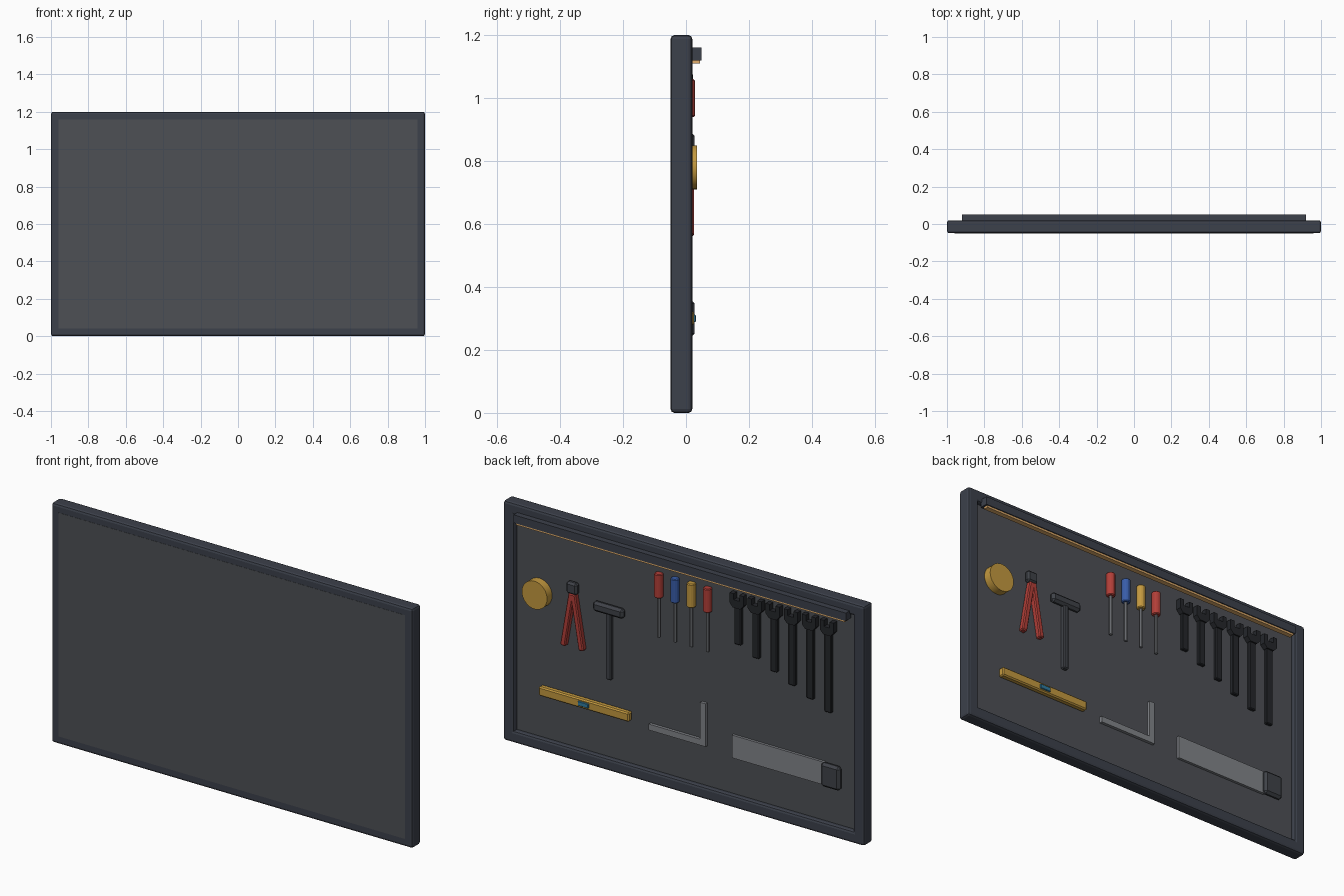
import bpy, math

if "Cube" in bpy.data.objects:
    bpy.data.objects.remove(bpy.data.objects["Cube"])

mats = {}
def mat(name, rgb):
    m = bpy.data.materials.new(name)
    m.diffuse_color = (*rgb, 1)
    m.use_nodes = True
    m.node_tree.nodes["Principled BSDF"].inputs["Base Color"].default_value = m.diffuse_color
    mats[name] = m

mat("frame", (0.045, 0.052, 0.07))
mat("panel", (0.075, 0.08, 0.09))
mat("steel", (0.22, 0.23, 0.25))
mat("dark", (0.05, 0.055, 0.065))
mat("black", (0.018, 0.02, 0.024))
mat("red", (0.45, 0.05, 0.04))
mat("blue", (0.04, 0.11, 0.4))
mat("yellow", (0.55, 0.32, 0.05))
mat("warm", (0.75, 0.42, 0.15))
mat("vial", (0.03, 0.2, 0.35))

BACK = -0.005  # rear face of the panel, where the tools hang

def finish(o, name, m, bevel, seg=1):
    o.name = name
    o.data.materials.append(mats[m])
    if bevel:
        b = o.modifiers.new("bevel", "BEVEL")
        b.width, b.segments = bevel, seg
    return o

def box(name, x, y, z, m, bevel=0.0, rot=0.0, seg=1):
    """Box from (min, max) ranges on each axis, turned about y."""
    c = [(a[0] + a[1]) / 2 for a in (x, y, z)]
    bpy.ops.mesh.primitive_cube_add(size=1, location=c)
    o = bpy.context.object
    o.scale = [a[1] - a[0] for a in (x, y, z)]
    bpy.ops.object.transform_apply(location=False, rotation=False, scale=True)
    o.rotation_euler.y = rot
    return finish(o, name, m, bevel, seg)

def cyl(name, loc, r, depth, m, sides, along_y=False, bevel=0.0):
    bpy.ops.mesh.primitive_cylinder_add(vertices=sides, radius=r, depth=depth, location=loc,
        rotation=(math.pi / 2 if along_y else 0, 0, 0 if along_y else math.pi / sides))
    o = bpy.context.object
    finish(o, name, m, bevel)
    if sides > 12:
        bpy.ops.object.shade_smooth_by_angle(angle=math.radians(30))
    return o

def plate(name, pts, y0, y1, m):
    """Outline in x-z pushed out from y0 to y1."""
    n = len(pts)
    verts = [(x, y, z) for y in (y0, y1) for x, z in pts]
    faces = [tuple(range(n)), tuple(range(2 * n - 1, n - 1, -1))]
    faces += [(i, i + n, (i + 1) % n + n, (i + 1) % n) for i in range(n)]
    me = bpy.data.meshes.new(name)
    me.from_pydata(verts, [], faces)
    o = bpy.data.objects.new(name, me)
    bpy.context.collection.objects.link(o)
    bpy.context.view_layer.objects.active = o
    o.select_set(True)
    bpy.ops.object.mode_set(mode='EDIT')
    bpy.ops.mesh.select_all(action='SELECT')
    bpy.ops.mesh.normals_make_consistent(inside=False)
    bpy.ops.object.mode_set(mode='OBJECT')
    return finish(o, name, m, 0)

# Board and frame
box("back_panel", (-0.96, 0.96), (-0.05, BACK), (0.04, 1.16), "panel")
for n, z in (("bottom", (0, 0.06)), ("top", (1.14, 1.2))):
    box("frame_" + n, (-1, 1), (-0.049, 0.02), z, "frame", 0.012, seg=2)
for n, s in (("left", -1), ("right", 1)):
    box("frame_" + n, sorted((s, s * 0.94)), (-0.049, 0.02), (0, 1.2), "frame", 0.012, seg=2)

# Light hood and warm strip
box("light_hood", (-0.92, 0.92), (0.01, 0.05), (1.12, 1.16), "frame")
box("light_strip", (-0.91, 0.91), (0.02, 0.045), (1.11, 1.121), "warm")

# Tape measure
cyl("tape_measure", (0.815, 0.015, 0.78), 0.07, 0.04, "yellow", 32, True)

# Pliers
box("pliers_head", (0.59, 0.65), (BACK, 0.027), (0.83, 0.89), "dark", 0.01)
for s in (-1, 1):
    x = 0.617 + s * 0.028
    box("pliers_handle", (x - 0.014, x + 0.014), (BACK, 0.025), (0.56, 0.835), "red", 0.005, -s * 0.17)

# Hammer
box("hammer_head", (0.333, 0.503), (BACK, 0.028), (0.78, 0.83), "dark", 0.012)
box("hammer_handle", (0.403, 0.433), (BACK, 0.02), (0.455, 0.79), "dark", 0.005)

# Screwdrivers
for i, c in enumerate(("red", "blue", "yellow", "red")):
    x = 0.145 - 0.09 * i
    cyl("screwdriver_handle", (x, 0.008, 1.0), 0.022, 0.12, c, 8, bevel=0.004)
    cyl("screwdriver_shaft", (x, 0.008, 0.845), 0.008, 0.21, "steel", 8)

# Wrenches, growing in length
for i in range(6):
    x, low = -0.295 - 0.1 * i, 0.82 - 0.041 * i
    box("wrench_bar", (x - 0.019, x + 0.019), (BACK, 0.015), (low, 1.02), "black", 0.004)
    head = [(-0.02, 1.005), (0.02, 1.005), (0.038, 1.025), (0.038, 1.075), (0.016, 1.075),
            (0.016, 1.045), (-0.016, 1.045), (-0.016, 1.075), (-0.038, 1.075), (-0.038, 1.025)]
    plate("wrench_jaw", [(x + a, z) for a, z in head], BACK, 0.022, "black")

# Spirit level
box("level_body", (0.3, 0.8), (BACK, 0.026), (0.277, 0.323), "yellow", 0.006)
box("level_vial", (0.52, 0.58), (0.01, 0.031), (0.288, 0.312), "vial", 0.003)

# Carpenter's square
plate("square", [(0.2, 0.26), (-0.115, 0.26), (-0.115, 0.475), (-0.085, 0.475),
                 (-0.085, 0.29), (0.2, 0.29)], BACK, 0.01, "steel")

# Saw
box("saw_blade", (-0.77, -0.26), (BACK, 0.008), (0.243, 0.357), "steel")
box("saw_handle", (-0.865, -0.76), (BACK, 0.027), (0.24, 0.36), "dark", 0.012)
